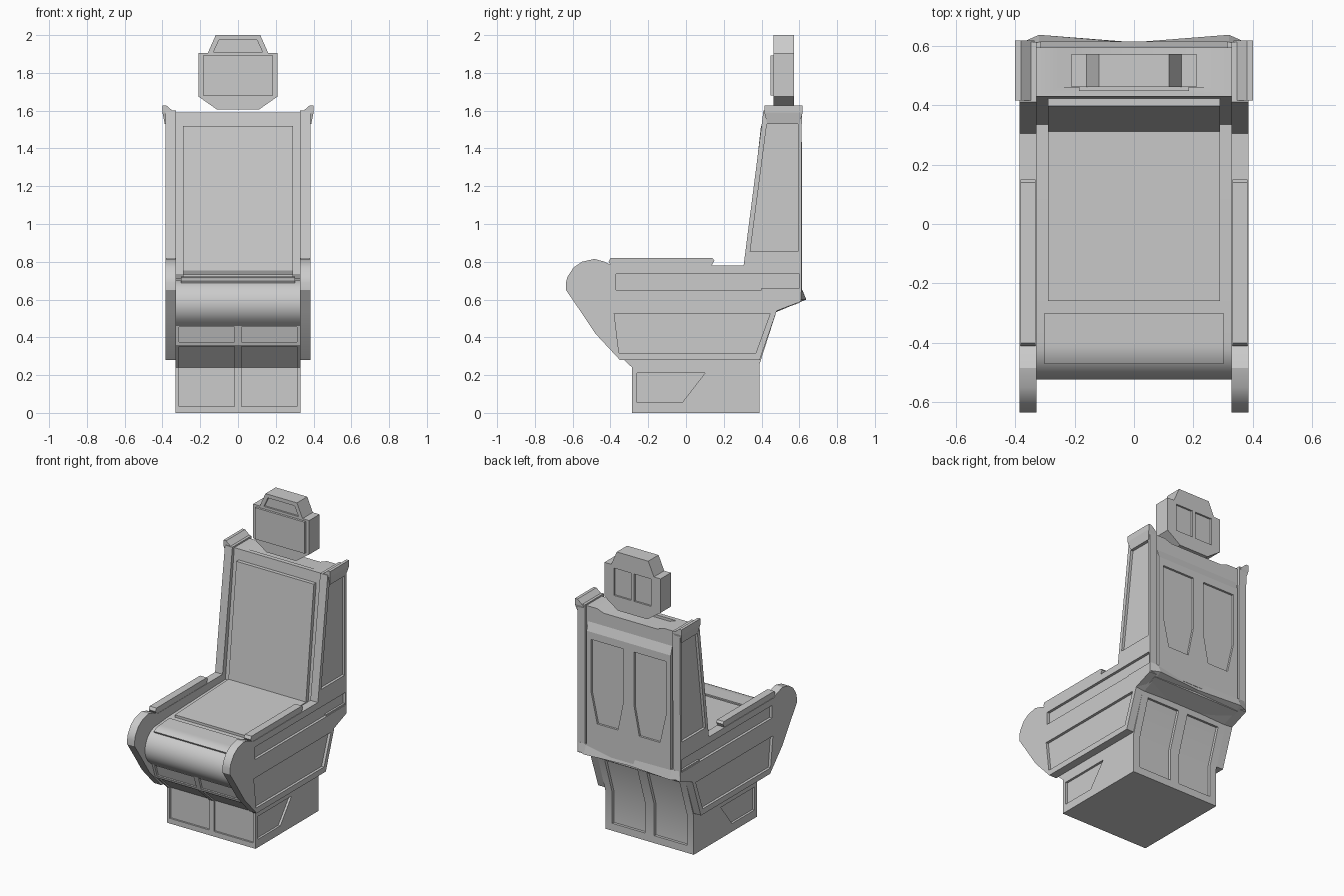
import bpy, bmesh
from math import sin, cos, radians


def loft(name, rings, smooth=False):
    """Closed solid through a list of equal-length 3D rings."""
    bm = bmesh.new()
    vs = [[bm.verts.new(p) for p in r] for r in rings]
    n = len(rings[0])
    bm.faces.new(vs[0])
    bm.faces.new(vs[-1])
    for a, b in zip(vs, vs[1:]):
        for i in range(n):
            j = (i + 1) % n
            bm.faces.new((a[i], a[j], b[j], b[i]))
    bmesh.ops.recalc_face_normals(bm, faces=bm.faces)
    me = bpy.data.meshes.new(name)
    bm.to_mesh(me)
    bm.free()
    ob = bpy.data.objects.new(name, me)
    bpy.context.collection.objects.link(ob)
    return ob


def prism(name, pts, axis, a, b):
    """Extrude a 2D profile along an axis: x uses (y,z), y uses (x,z)."""
    put = {'x': lambda p, t: (t, p[0], p[1]), 'y': lambda p, t: (p[0], t, p[1])}[axis]
    return loft(name, [[put(p, t) for p in pts] for t in (a, b)])


def cut(ob, cutters):
    """Carve recesses out of a part."""
    for c in cutters:
        m = ob.modifiers.new("recess", 'BOOLEAN')
        m.operation, m.object, m.solver = 'DIFFERENCE', c, 'EXACT'
    dg = bpy.context.evaluated_depsgraph_get()
    me = bpy.data.meshes.new_from_object(ob.evaluated_get(dg))
    ob.modifiers.clear()
    ob.data = me
    for c in cutters:
        bpy.data.objects.remove(c)


def smooth(ob, angle=25):
    bpy.ops.object.select_all(action='DESELECT')
    ob.select_set(True)
    bpy.context.view_layer.objects.active = ob
    bpy.ops.object.shade_smooth_by_angle(angle=radians(angle))


def arc(r, a0, a1, n, cy=-0.40, cz=0.58):
    return [(cy + r * cos(radians(a0 + (a1 - a0) * i / n)),
             cz + r * sin(radians(a0 + (a1 - a0) * i / n))) for i in range(n + 1)]


def rect(u0, v0, u1, v1):
    return [(u0, v0), (u1, v0), (u1, v1), (u0, v1)]


def flip(pts, s):
    return [(s * u, v) for u, v in pts]


# Central body: pedestal, rolled seat front, seat and back in one profile
body = prism("seat_body", [
    (-0.285, 0), (0.39, 0), (0.39, 0.26), (0.48, 0.54), (0.595, 0.58), (0.595, 1.59),
    (0.43, 1.59), (0.335, 0.735), (-0.28, 0.715)] + arc(0.125, 90, 234, 12) +
    [(-0.45, 0.46), (-0.415, 0.36), (-0.285, 0.24)], 'x', -0.331, 0.331)
cuts = []
for s in (-1, 1):
    # Pedestal front, under-seat, rear and side recesses
    cuts.append(prism("c", [(-0.273, 0.035), (-0.34, 0.035), (-0.34, 0.2), (-0.46, 0.35),
                            (-0.395, 0.352), (-0.273, 0.24)], 'x', s * 0.018, s * 0.312))
    cuts.append(prism("c", [(-0.407, 0.375), (-0.46, 0.375), (-0.50, 0.455), (-0.432, 0.455)],
                      'x', s * 0.018, s * 0.312))
    cuts.append(prism("c", [(0.372, 0.05), (0.44, 0.05), (0.44, 0.26), (0.51, 0.50),
                            (0.45, 0.51), (0.372, 0.265)], 'x', s * 0.035, s * 0.28))
    cuts.append(prism("c", [(-0.26, 0.055), (-0.02, 0.055), (0.10, 0.21), (-0.26, 0.21)],
                      'x', s * 0.316, s * 0.36))
# Dip along the top of the back
cuts.append(prism("c", [(-0.331, 1.62), (-0.2, 1.572), (0.2, 1.572), (0.331, 1.62)], 'y', 0.46, 0.7))
cut(body, cuts)
smooth(body)

# Upholstery pads
prism("seat_pad", [(-0.26, 0.70), (0.33, 0.70), (0.33, 0.755), (-0.26, 0.732)], 'x', -0.29, 0.29)
roll = prism("front_roll_pad", [(-0.30, 0.69), (-0.30, 0.722)] + arc(0.137, 90, 121, 5) +
             [(-0.45, 0.66)], 'x', -0.302, 0.302)
smooth(roll)
prism("backrest_pad", [(0.36, 0.755), (0.312, 0.755), (0.397, 1.52), (0.45, 1.52)], 'x', -0.29, 0.29)

# Raised rear plate with a chamfered top and two tapered recesses
rear = prism("rear_plate", [(0.55, 0.62), (0.614, 0.62), (0.614, 1.43), (0.594, 1.49), (0.55, 1.49)],
             'x', -0.315, 0.315)
cut(rear, [prism("c", flip([(0.04, 1.38), (0.28, 1.38), (0.28, 1.02), (0.235, 0.82),
                            (0.08, 0.82), (0.04, 1.02)], s), 'y', 0.600, 0.66) for s in (-1, 1)])

# Notched lip under the back
xs = (-0.38, -0.32, 0, 0.32, 0.38)
lip = [(0.535, (0.47, 0.48, 0.46, 0.48, 0.47)), (0.60, (0.61, 0.637, 0.612, 0.637, 0.61)),
       (0.66, (0.61, 0.612, 0.61, 0.612, 0.61))]
loft("rear_lip", [[(x, y, z) for x, y in zip(xs, ys)] + [(0.38, 0.40, z), (-0.38, 0.40, z)]
                  for z, ys in lip])

# Side walls, arm pads and shoulder wings, mirrored
wall = [(-0.635, 0.65), (-0.56, 0.54), (-0.48, 0.42), (-0.35, 0.28), (0.39, 0.28), (0.48, 0.54),
        (0.61, 0.59), (0.613, 1.60), (0.41, 1.60), (0.305, 0.78), (-0.39, 0.78), (-0.43, 0.80),
        (-0.485, 0.815), (-0.55, 0.80), (-0.595, 0.77), (-0.628, 0.72), (-0.635, 0.69)]
for s, side in ((-1, "left"), (1, "right")):
    w = prism(side + "_side_wall", wall, 'x', s * 0.329, s * 0.385)
    panels = [
        rect(-0.37, 0.65, 0.60, 0.735),
        [(-0.38, 0.525), (0.445, 0.525), (0.37, 0.318), (-0.355, 0.318)],
        [(0.34, 0.855), (0.592, 0.855), (0.592, 1.53), (0.428, 1.53)]]
    cut(w, [prism("c", p, 'x', s * 0.367, s * 0.45) for p in panels])
    smooth(w)
    prism(side + "_arm_pad", [(-0.39, 0.77), (-0.41, 0.80), (-0.40, 0.82), (0.14, 0.82),
                              (0.15, 0.805), (0.13, 0.77)], 'x', s * 0.331, s * 0.382)
    # Wing narrows toward its lower edge
    top = [(s * x, y, 1.628) for x, y in ((0.38, 0.415), (0.40, 0.415), (0.40, 0.618), (0.38, 0.618))]
    low = [(s * x, y, 1.53) for x, y in ((0.37, 0.43), (0.388, 0.43), (0.388, 0.60), (0.37, 0.60))]
    mid = [(s * x, y, 1.59) for x, y in ((0.335, 0.415), (0.40, 0.415), (0.40, 0.618), (0.335, 0.618))]
    loft(side + "_shoulder_wing", [low, mid, top])

# Headrest with front pad and recesses
head = prism("headrest", [(-0.11, 1.605), (0.11, 1.605), (0.21, 1.675), (0.21, 1.905), (0.16, 1.905),
                          (0.118, 2.0), (-0.118, 2.0), (-0.16, 1.905), (-0.21, 1.905),
                          (-0.21, 1.675)], 'y', 0.462, 0.572)
hc = [prism("c", flip(rect(0.012, 1.70, 0.14, 1.885), s), 'y', 0.56, 0.6) for s in (-1, 1)]
hc.append(prism("c", [(-0.13, 1.91), (0.13, 1.91), (0.10, 1.975), (-0.10, 1.975)], 'y', 0.44, 0.474))
cut(head, hc)
prism("headrest_pad", rect(-0.185, 1.68, 0.185, 1.893), 'y', 0.447, 0.50)
